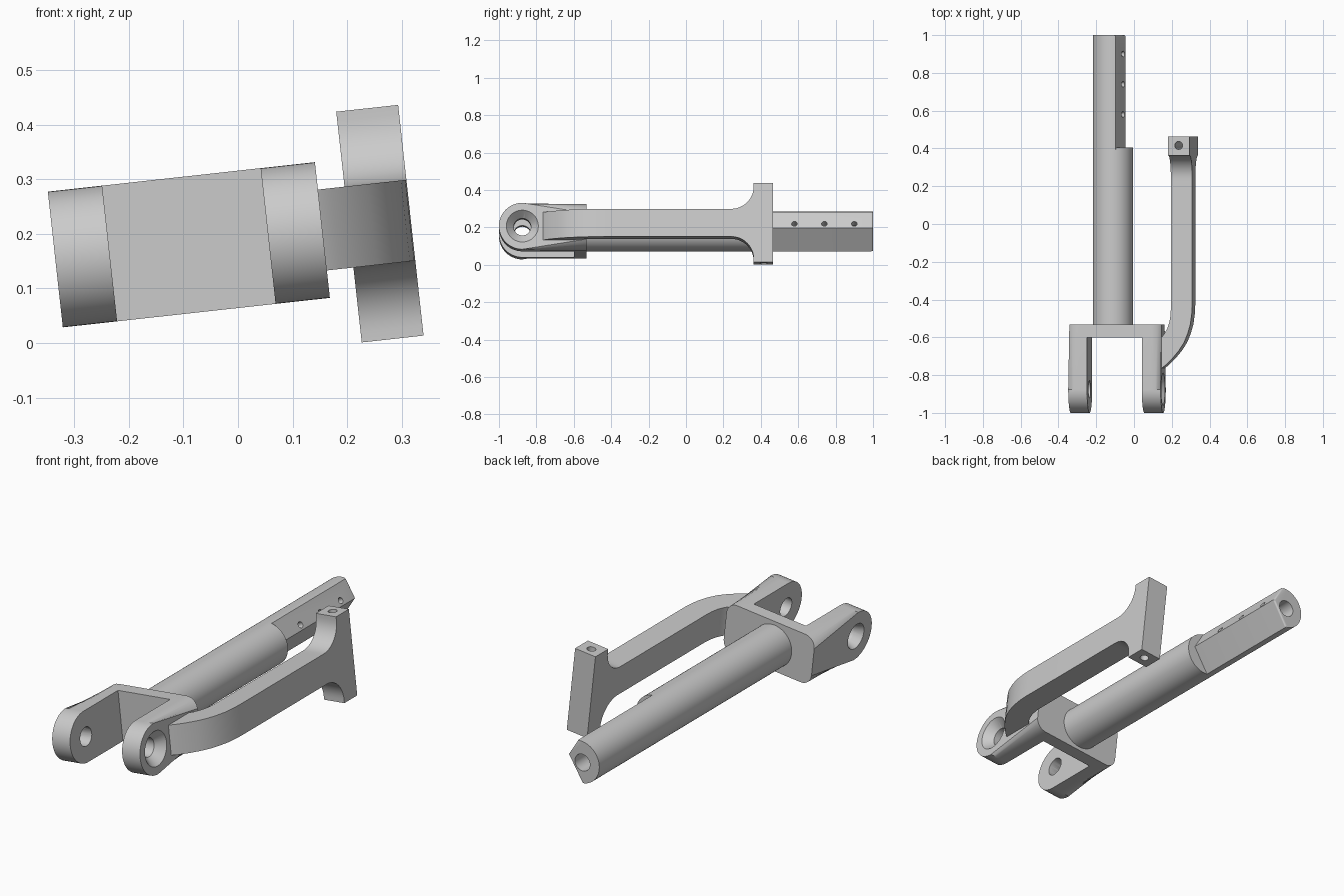
import bpy, bmesh, math
from mathutils import Matrix, Vector

if "Cube" in bpy.data.objects:
    bpy.data.objects.remove(bpy.data.objects["Cube"])

# The whole part leans slightly about its long (y) axis
PLACE = Matrix.Translation((-0.09, 0, 0.18)) @ Matrix.Rotation(math.radians(-6.3), 4, 'Y')
AXES = {'x': lambda a, b, t: (t, a, b),   # profile in (y, z)
        'y': lambda a, b, t: (a, t, b),   # profile in (x, z)
        'z': lambda a, b, t: (a, b, t)}   # profile in (x, y)


def arc(cx, cy, r, a0, a1, n):
    return [(cx + r * math.cos(math.radians(a0 + (a1 - a0) * i / n)),
             cy + r * math.sin(math.radians(a0 + (a1 - a0) * i / n))) for i in range(n + 1)]


def finish(name, bm):
    bmesh.ops.recalc_face_normals(bm, faces=bm.faces)
    me = bpy.data.meshes.new(name)
    bm.to_mesh(me)
    bm.free()
    me.transform(PLACE)
    ob = bpy.data.objects.new(name, me)
    bpy.context.collection.objects.link(ob)
    return ob


def prism(name, pts, axis, t0, t1, bevel=0, picker=None):
    bm = bmesh.new()
    f = AXES[axis]
    a = [bm.verts.new(f(p, q, t0)) for p, q in pts]
    b = [bm.verts.new(f(p, q, t1)) for p, q in pts]
    n = len(pts)
    bm.faces.new(a)
    bm.faces.new(b)
    for i in range(n):
        bm.faces.new((a[i], a[(i + 1) % n], b[(i + 1) % n], b[i]))
    if bevel:
        bmesh.ops.bevel(bm, geom=[e for e in bm.edges if picker(e)], offset=bevel,
                        segments=6, profile=0.5, affect='EDGES')
    return finish(name, bm)


def cutter(center, direction, r1, r2, depth):
    bm = bmesh.new()
    rot = Vector((0, 0, 1)).rotation_difference(Vector(direction)).to_matrix().to_4x4()
    bmesh.ops.create_cone(bm, cap_ends=True, segments=40, radius1=r1, radius2=r2,
                          depth=depth, matrix=Matrix.Translation(center) @ rot)
    return finish("cutter", bm)


def cut(ob, cutters):
    bpy.context.view_layer.objects.active = ob
    for c in cutters:
        m = ob.modifiers.new("hole", 'BOOLEAN')
        m.operation, m.solver, m.object = 'DIFFERENCE', 'EXACT', c
        bpy.ops.object.modifier_apply(modifier=m.name)
        bpy.data.objects.remove(c, do_unlink=True)


# Fork prongs: rounded front, softened outer rim, flared pin hole
IN, OUT, R, BACK, PIN = 0.146, 0.246, 0.125, -0.532, -0.875
stadium = [(BACK, R)] + arc(PIN, 0, R, 90, 270, 28) + [(BACK, -R)]
for side, name, flare in ((-1, "fork_prong_left", 0.065), (1, "fork_prong_right", 0.088)):
    def rim(e, s=side):
        v = [w.co for w in e.verts]
        return (all(abs(c.x - s * OUT) < 1e-5 for c in v)
                and not all(abs(c.y - BACK) < 1e-5 for c in v))
    prong = prism(name, stadium, 'x', side * IN, side * OUT, 0.055, rim)
    cut(prong, [cutter((side * 0.2, PIN, 0), (1, 0, 0), 0.046, 0.046, 0.3),
                cutter((side * 0.226, PIN, 0), (side, 0, 0), 0.046, flare, 0.045)])

# Web joining the prongs
prism("fork_web", [(-IN, -R), (IN, -R), (IN, R), (-IN, R)], 'y', -0.60, BACK)

# Round shaft
CX, SR = -0.021, 0.106
prism("shaft", arc(CX, 0, SR, 0, 360, 64)[:-1], 'y', -0.56, 0.405)

# Shaft end with two flats meeting in a ridge, end bore and three side holes
flatted = arc(CX, 0, SR, 76, 258, 32) + [(CX + 0.068, 0.0126)]
end = prism("shaft_flatted_end", flatted, 'y', 0.395, 1.0, 0.008,
            lambda e: all(w.co.y > 0.99 for w in e.verts))
cut(end, [cutter((CX - 0.012, 1.0, 0), (0, 1, 0), 0.042, 0.042, 0.3)]
    + [cutter((CX + 0.057, y, 0.035), (0.9, 0, 0.43), 0.015, 0.015, 0.08)
       for y in (0.58, 0.74, 0.90)])

# Side arm: straight beam bending in to the right prong
A0, A1, H = 0.295, 0.409, 0.0745
outer = [(A1, 0.22), (A1, -0.42), (0.407, -0.47), (0.399, -0.53), (0.385, -0.58),
         (0.365, -0.628), (0.338, -0.67), (0.305, -0.71), (0.27, -0.745), (0.235, -0.772), (0.2, -0.79)]
inner = [(0.2, -0.635), (0.235, -0.61), (0.258, -0.585), (0.275, -0.555), (0.287, -0.52),
         (0.293, -0.485), (A0, -0.45), (A0, 0.22)]
prism("side_arm", outer + inner, 'z', -H, H)

# Cross head at the end of the arm, filleted into the beam
HT, Y0, Y1 = 0.2125, 0.362, 0.464
upper = [(0.22, H)] + arc(0.242, H + 0.12, 0.12, -90, 0, 12) + [(Y0, HT), (Y1, HT)]
lower = [(y, -v) for y, v in reversed(upper)]
head = prism("arm_cross_head", upper + lower, 'x', A0, A1)
cut(head, [cutter(((A0 + A1) / 2, 0.416, 0), (0, 0, 1), 0.021, 0.021, 0.6)])

# Smooth shading with sharp edges kept
for ob in bpy.context.scene.objects:
    ob.select_set(True)
    bpy.context.view_layer.objects.active = ob
bpy.ops.object.shade_smooth_by_angle(angle=math.radians(30))
